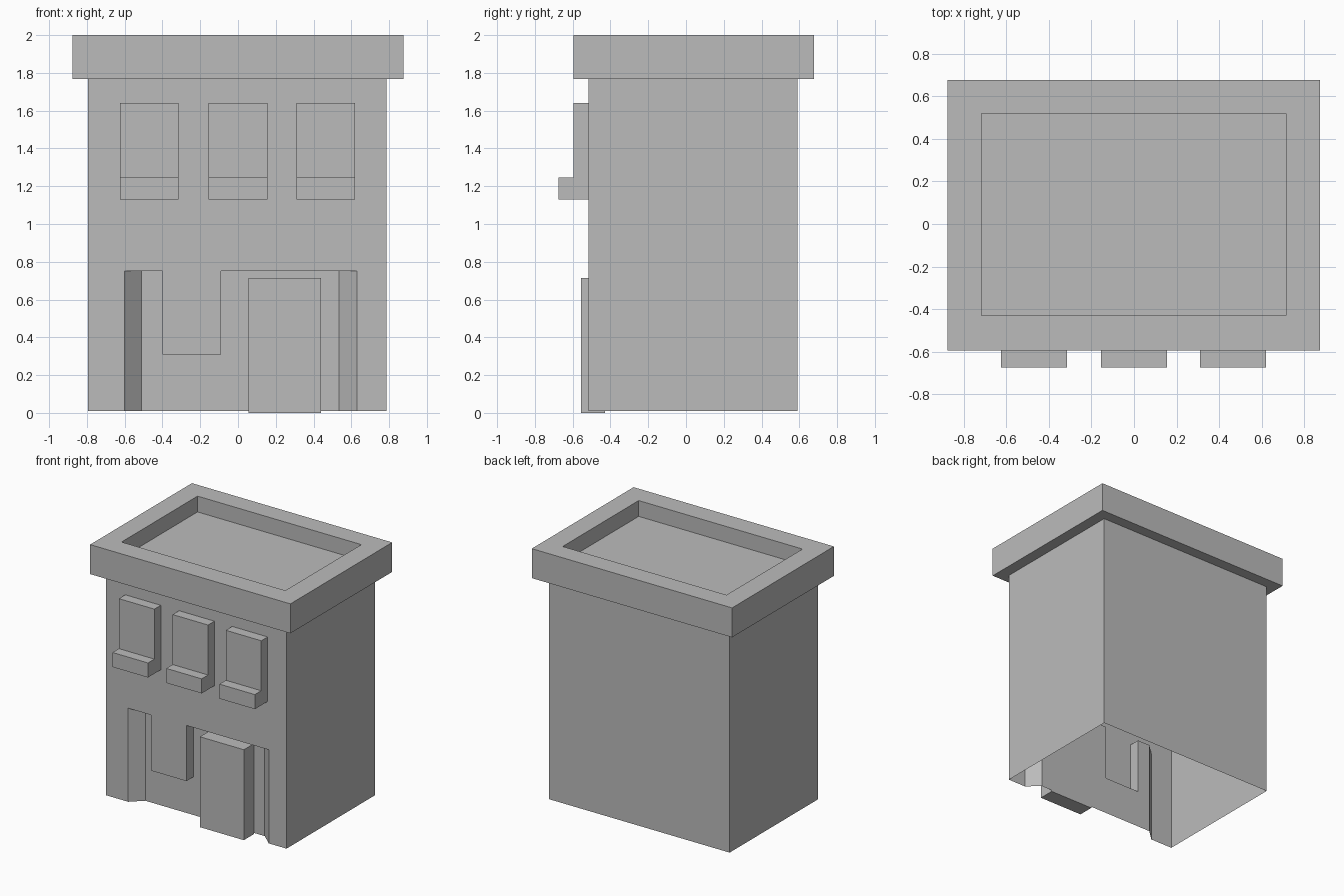
import bpy
import bmesh

cube = bpy.data.objects.get("Cube")
if cube:
    bpy.data.objects.remove(cube, do_unlink=True)

GREY = (0.5, 0.5, 0.5, 1.0)
grey = bpy.data.materials.new("plain grey")
grey.use_nodes = True
grey.diffuse_color = GREY
bsdf = next(n for n in grey.node_tree.nodes if n.type == "BSDF_PRINCIPLED")
bsdf.inputs["Base Color"].default_value = GREY


def finish(name, bm):
    """Turn a bmesh into a flat-shaded grey object."""
    bmesh.ops.recalc_face_normals(bm, faces=bm.faces)
    mesh = bpy.data.meshes.new(name)
    bm.to_mesh(mesh)
    bm.free()
    mesh.materials.append(grey)
    obj = bpy.data.objects.new(name, mesh)
    bpy.context.collection.objects.link(obj)
    return obj


def prism(name, profile, x0, x1):
    """Extrude a (y, z) profile along x."""
    bm = bmesh.new()
    face = bm.faces.new([bm.verts.new((x0, y, z)) for y, z in profile])
    ext = bmesh.ops.extrude_face_region(bm, geom=[face], use_keep_orig=True)
    moved = [v for v in ext["geom"] if isinstance(v, bmesh.types.BMVert)]
    bmesh.ops.translate(bm, verts=moved, vec=(x1 - x0, 0, 0))
    return finish(name, bm)


def rect(a0, a1, b0, b1):
    return [(a0, b0), (a1, b0), (a1, b1), (a0, b1)]


# Main dimensions
LEFT, RIGHT = -0.795, 0.785
FRONT, BACK, ALCOVE = -0.515, 0.59, -0.43
BASE, HEAD, TOP = 0.01, 0.75, 1.77

# Walls: open shell with a splayed shopfront alcove and a flush hanging panel
bm = bmesh.new()
outer = [bm.verts.new((x, y, z)) for y in (FRONT, BACK)
         for x, z in rect(LEFT, RIGHT, BASE, TOP)]
f0, f1, f2, f3, b0, b1, b2, b3 = outer
notch = [(-0.60, BASE), (-0.60, HEAD), (-0.40, HEAD), (-0.40, 0.31),
         (-0.09, 0.31), (-0.09, HEAD), (0.63, HEAD), (0.63, BASE)]
inner_x = {-0.60: -0.51, 0.63: 0.535}
near = [bm.verts.new((x, FRONT, z)) for x, z in notch]
far = [bm.verts.new((inner_x.get(x, x), ALCOVE, z)) for x, z in notch]
bm.faces.new([f0] + near + [f1, f2, f3])
bm.faces.new([b0, b1, b2, b3])
bm.faces.new([f0, b0, b3, f3])
bm.faces.new([f1, b1, b2, f2])
for i in range(len(notch) - 1):
    bm.faces.new([near[i], near[i + 1], far[i + 1], far[i]])
bm.faces.new(far)
finish("walls", bm)

# Door standing in the alcove
prism("door", rect(-0.555, ALCOVE, 0.0, 0.715), 0.055, 0.44)

# Upper windows, each with a projecting sill
window = [(FRONT, 1.13), (-0.675, 1.13), (-0.675, 1.245),
          (-0.595, 1.245), (-0.595, 1.64), (FRONT, 1.64)]
for name, x in (("right", -0.47), ("middle", 0.0), ("left", 0.465)):
    prism(name + "_window", window, x - 0.155, x + 0.155)

# Roof slab with a sunken top
bm = bmesh.new()
low, high, floor = 1.767, 2.0, 1.875
rim = rect(-0.877, 0.875, -0.595, 0.677)
well = rect(-0.718, 0.715, -0.43, 0.52)
loops = [[bm.verts.new((x, y, z)) for x, y in pts]
         for pts, z in ((rim, low), (rim, high), (well, high), (well, floor))]
for a, b in zip(loops, loops[1:]):
    for i in range(4):
        j = (i + 1) % 4
        bm.faces.new([a[i], a[j], b[j], b[i]])
bm.faces.new(loops[0])
bm.faces.new(loops[-1])
finish("roof_parapet", bm)
